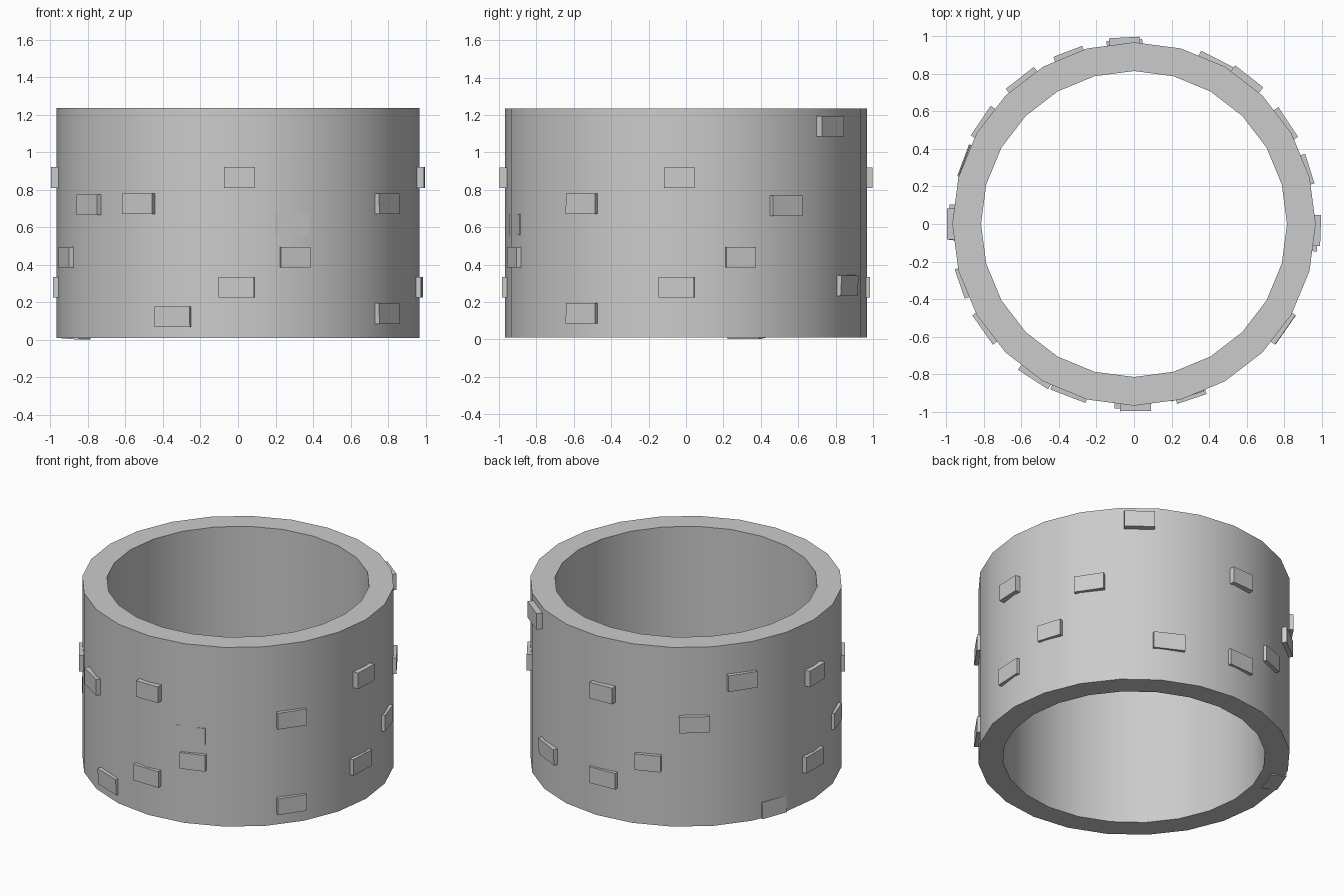
import bpy, bmesh
from math import cos, sin, pi, radians
from mathutils import Matrix

if "Cube" in bpy.data.objects:
    bpy.data.objects.remove(bpy.data.objects["Cube"])

SIDES = 24
Z0, Z1 = 0.01, 1.235
R_OUT, R_IN = 0.968, 0.815

# Tower wall: square cross-section swept round the axis
bm = bmesh.new()
profile = [(R_OUT, Z0), (R_OUT, Z1), (R_IN, Z1), (R_IN, Z0)]
rings = [[bm.verts.new((r * cos(2 * pi * i / SIDES), r * sin(2 * pi * i / SIDES), z))
          for r, z in profile] for i in range(SIDES)]
for i in range(SIDES):
    a, b = rings[i], rings[(i + 1) % SIDES]
    for k in range(4):
        n = (k + 1) % 4
        bm.faces.new((a[k], b[k], b[n], a[n]))
bmesh.ops.recalc_face_normals(bm, faces=bm.faces)
mesh = bpy.data.meshes.new("tower_wall")
bm.to_mesh(mesh)
bm.free()
wall = bpy.data.objects.new("tower_wall", mesh)
bpy.context.collection.objects.link(wall)
bpy.context.view_layer.objects.active = wall
wall.select_set(True)
bpy.ops.object.shade_smooth_by_angle(angle=radians(30))

# Raised bricks: angle round the wall, height, outer face distance, width, tilt
DEPTH, HEIGHT = 0.1, 0.11
BRICKS = [
    (-2, 0.865, 0.995, 0.165, 0), (93, 0.865, 0.995, 0.165, 0),
    (180, 0.865, 0.995, 0.165, 0), (270.5, 0.865, 0.997, 0.165, 0),
    (-3, 0.28, 0.981, 0.19, 0), (93, 0.28, 0.981, 0.19, 0),
    (179.5, 0.28, 0.984, 0.19, 0), (269.5, 0.28, 0.984, 0.19, 0),
    (-35, 0.725, 0.985, 0.19, 1), (-35, 0.14, 0.985, 0.19, 1),
    (17.5, 0.44, 0.982, 0.165, 0), (33.5, 0.715, 0.985, 0.19, 0),
    (52, 1.14, 0.998, 0.19, 0), (63, 0.29, 0.982, 0.2, -3),
    (111, 0.44, 0.985, 0.165, 0), (128, 0.715, 0.988, 0.19, 0),
    (146, 0.98, 0.985, 0.19, 0), (159.5, 0.06, 0.968, 0.18, 4),
    (199, 0.44, 0.982, 0.165, 0), (215, 0.72, 0.985, 0.19, 0),
    (237, 0.725, 0.988, 0.19, 0), (249, 0.125, 0.98, 0.2, -3),
    (288.3, 0.44, 0.982, 0.165, 0), (287.3, 0.615, 0.962, 0.185, 0),
]
bm = bmesh.new()
for angle, z, dist, width, tilt in BRICKS:
    m = (Matrix.Rotation(radians(angle), 4, 'Z')
         @ Matrix.Translation((dist - DEPTH / 2, 0, z))
         @ Matrix.Rotation(radians(-tilt), 4, 'Y')
         @ Matrix.Diagonal((DEPTH, width, HEIGHT, 1)))
    bmesh.ops.create_cube(bm, size=1, matrix=m)
mesh = bpy.data.meshes.new("raised_bricks")
bm.to_mesh(mesh)
bm.free()
bpy.context.collection.objects.link(bpy.data.objects.new("raised_bricks", mesh))
